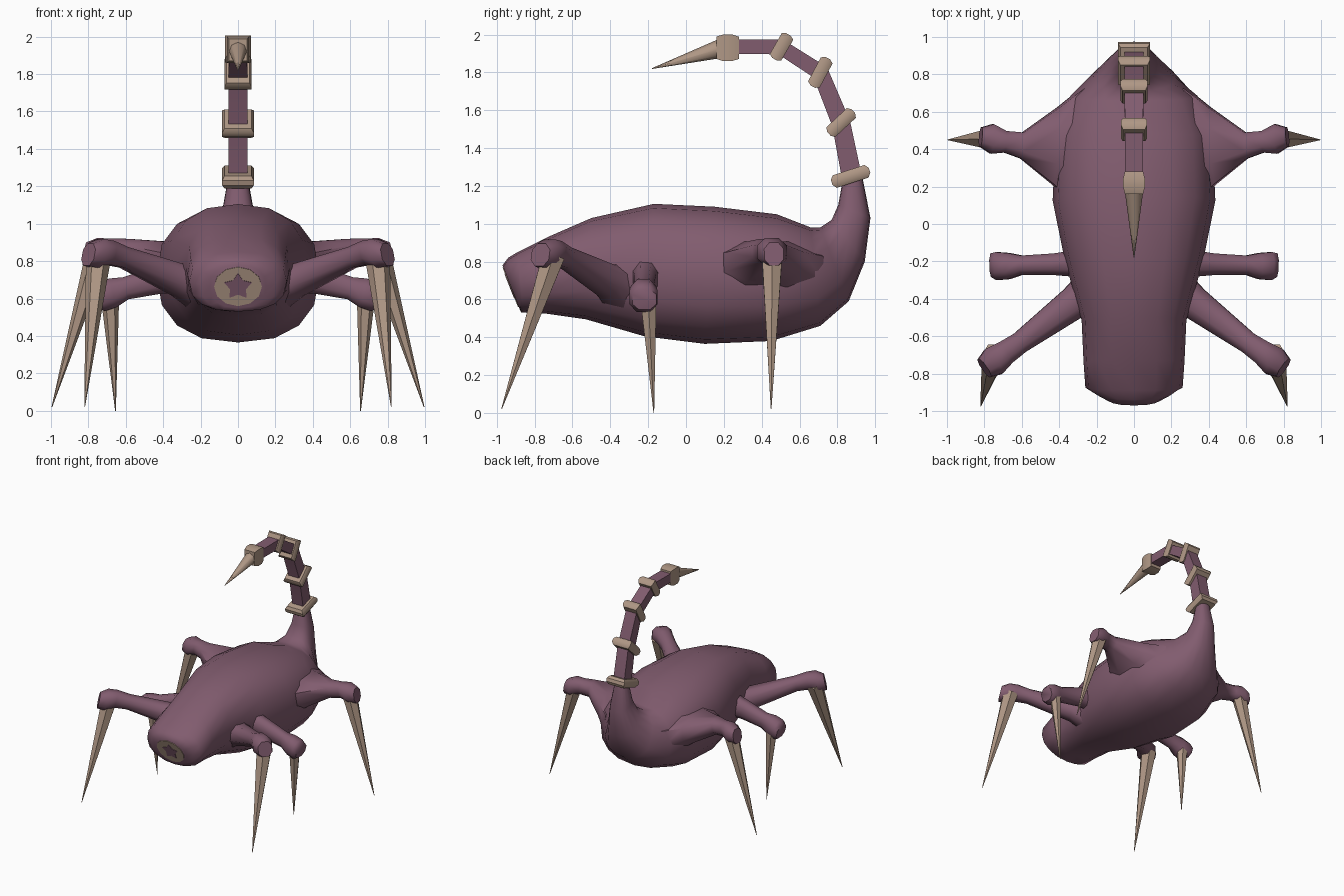
import bpy, bmesh, math
from mathutils import Vector

if "Cube" in bpy.data.objects:
    bpy.data.objects.remove(bpy.data.objects["Cube"], do_unlink=True)


def material(name, rgb):
    m = bpy.data.materials.new(name)
    m.use_nodes = True
    m.diffuse_color = (*rgb, 1)
    bsdf = m.node_tree.nodes["Principled BSDF"]
    bsdf.inputs["Base Color"].default_value = (*rgb, 1)
    bsdf.inputs["Roughness"].default_value = 0.8
    return m


HIDE = material("purple_hide", (0.22, 0.107, 0.158))
BONE = material("tan_bone", (0.43, 0.31, 0.235))
X = Vector((1, 0, 0))
UP = Vector((0, 0, 1))


def oval(center, u, v, sides=8, power=2.0, turn=0.0):
    """Superellipse ring spanned by half-axis vectors u and v."""
    pts = []
    for i in range(sides):
        a = 2 * math.pi * i / sides + turn
        c, s = math.cos(a), math.sin(a)
        pts.append(center + u * math.copysign(abs(c) ** (2 / power), c)
                   + v * math.copysign(abs(s) ** (2 / power), s))
    return pts


def rect(center, u, v):
    return [center + u + v, center - u + v, center - u - v, center + u - v]


def loft(name, rings, mat, mirror=False, angle=50):
    """Skin a list of rings, capping both ends."""
    bm = bmesh.new()
    loops = [[bm.verts.new(p) for p in ring] for ring in rings]
    n = len(loops[0])
    for a, b in zip(loops, loops[1:]):
        for i in range(n):
            j = (i + 1) % n
            bm.faces.new((a[i], a[j], b[j], b[i]))
    bm.faces.new(loops[0])
    bm.faces.new(loops[-1])
    bmesh.ops.remove_doubles(bm, verts=bm.verts, dist=0.0005)
    bmesh.ops.recalc_face_normals(bm, faces=bm.faces)
    mesh = bpy.data.meshes.new(name)
    bm.to_mesh(mesh)
    bm.free()
    mesh.materials.append(mat)
    ob = bpy.data.objects.new(name, mesh)
    bpy.context.collection.objects.link(ob)
    bpy.ops.object.select_all(action="DESELECT")
    ob.select_set(True)
    bpy.context.view_layer.objects.active = ob
    bpy.ops.object.shade_smooth_by_angle(angle=math.radians(angle))
    if mirror:
        ob.modifiers.new("Mirror", "MIRROR").use_axis[0] = True
    return ob


# Body: top (y, z), bottom (y, z) and half width, from snout to tail root
stations = [
    (-.97, .78, -.88, .55, .15), (-.94, .82, -.87, .53, .20),
    (-.89, .85, -.86, .53, .26), (-.73, .93, -.74, .525, .27),
    (-.5, 1.03, -.53, .495, .28), (-.17, 1.105, -.22, .405, .37),
    (.15, 1.09, .1, .365, .435), (.48, 1.05, .45, .38, .42),
    (.66, .98, .71, .46, .34), (.71, .98, .86, .59, .22),
    (.77, 1.02, .945, .8, .13), (.805, 1.1, .975, 1.03, .085),
    (.83, 1.24, .93, 1.26, .052)]
rings = []
for yt, zt, yb, zb, half in stations:
    top, bottom = Vector((0, yt, zt)), Vector((0, yb, zb))
    rings.append(oval((top + bottom) / 2, X * half, (top - bottom) / 2, 16, 2.4))
loft("body", rings, HIDE, angle=60)

# Mouth: bone disc with a star-shaped opening
slope = Vector((0, -.09, .23)).normalized()
outward = Vector((0, -slope.z, slope.y))
mouth = Vector((0, -.925, .665))
loft("mouth_disc", [oval(mouth + outward * d, X * .128, slope * .112, 12)
                    for d in (-.002, .004)], BONE)
star_rings = []
for d in (.002, .007):
    star = []
    for i in range(10):
        r = .045 if i % 2 else .078
        a = math.pi * i / 5 + math.pi / 2
        star.append(mouth + outward * d + X * r * math.cos(a) + slope * r * math.sin(a))
    star_rings.append(star)
loft("mouth_opening", star_rings, HIDE)

# Tail: square segments following a curved path
path = [Vector((0, y, z)) for y, z in
        ((.88, 1.23), (.82, 1.53), (.71, 1.80), (.5, 1.935), (.2, 1.935))]
tail = []
for i, p in enumerate(path):
    t = (path[min(i + 1, 4)] - path[max(i - 1, 0)]).normalized()
    tail.append(rect(p, X * (.052 - i * .001), X.cross(t) * (.053 - .004 * i)))
loft("tail", tail, HIDE, angle=30)

# Tail bands: centre y, z, tilt of the long axis, half length, half width, half thickness
bands = [(.87, 1.25, 18, .105, .085, .035), (.82, 1.535, 43, .088, .085, .035),
         (.71, 1.80, 62, .085, .072, .035), (.505, 1.935, 60, .075, .07, .035),
         (.22, 1.93, 90, .07, .058, .06)]
for k, (y, z, tilt, length, half, thick) in enumerate(bands):
    a = math.radians(tilt)
    along = Vector((0, math.cos(a), math.sin(a)))
    across = Vector((0, -math.sin(a), math.cos(a)))
    profile = [rect(Vector((0, y, z)) + across * thick * d,
                    X * half * s, along * length * s)
               for d, s in ((-1, .84), (-.4, 1), (.4, 1), (1, .84))]
    loft(f"tail_band_{k + 1}", profile, BONE, angle=35)


def spike(name, base, tip, r, mirror=True, sides=6):
    base, tip = Vector(base), Vector(tip)
    t = (tip - base).normalized()
    u = (X - t * t.x).normalized()
    v = t.cross(u)
    loft(name, [oval(base, u * r, v * r, sides),
                oval(tip, u * .002, v * .002, sides)], BONE, mirror)


# Sting
spike("sting", (0, .18, 1.925), (0, -.18, 1.82), .05, False, 8)

# Legs: centre x, y, z, half breadth and half height from hip to knee
legs = {
    "front": [(.2, -.35, .67, .14, .14), (.32, -.42, .70, .095, .09),
              (.61, -.635, .82, .062, .06), (.69, -.69, .845, .07, .07),
              (.75, -.735, .84, .085, .085), (.80, -.77, .835, .062, .065)],
    "middle": [(.28, -.21, .72, .08, .1), (.42, -.215, .70, .062, .08),
               (.60, -.22, .655, .055, .065), (.67, -.225, .63, .075, .085),
               (.73, -.225, .61, .08, .085), (.76, -.22, .60, .068, .06)],
    "back": [(.3, .42, .76, .33, .16), (.42, .42, .80, .22, .115),
             (.60, .42, .855, .075, .07), (.69, .44, .86, .062, .065),
             (.76, .455, .85, .085, .08), (.82, .465, .84, .055, .065)]}
for name, joints in legs.items():
    centers = [Vector(j[:3]) for j in joints]
    t = (centers[-1] - centers[0]).normalized()
    side = UP.cross(t).normalized()
    lift = t.cross(side)
    loft(f"{name}_legs", [oval(c, side * j[3], lift * j[4], 8, 2.3, math.pi / 8)
                          for c, j in zip(centers, joints)], HIDE, True, 55)

# Claw spikes below the knees
spike("front_spikes", (.745, -.70, .83), (.82, -.975, .02), .068)
spike("middle_spikes", (.685, -.2, .62), (.655, -.17, 0), .05)
spike("back_spikes", (.755, .455, .83), (.995, .45, .02), .062)
